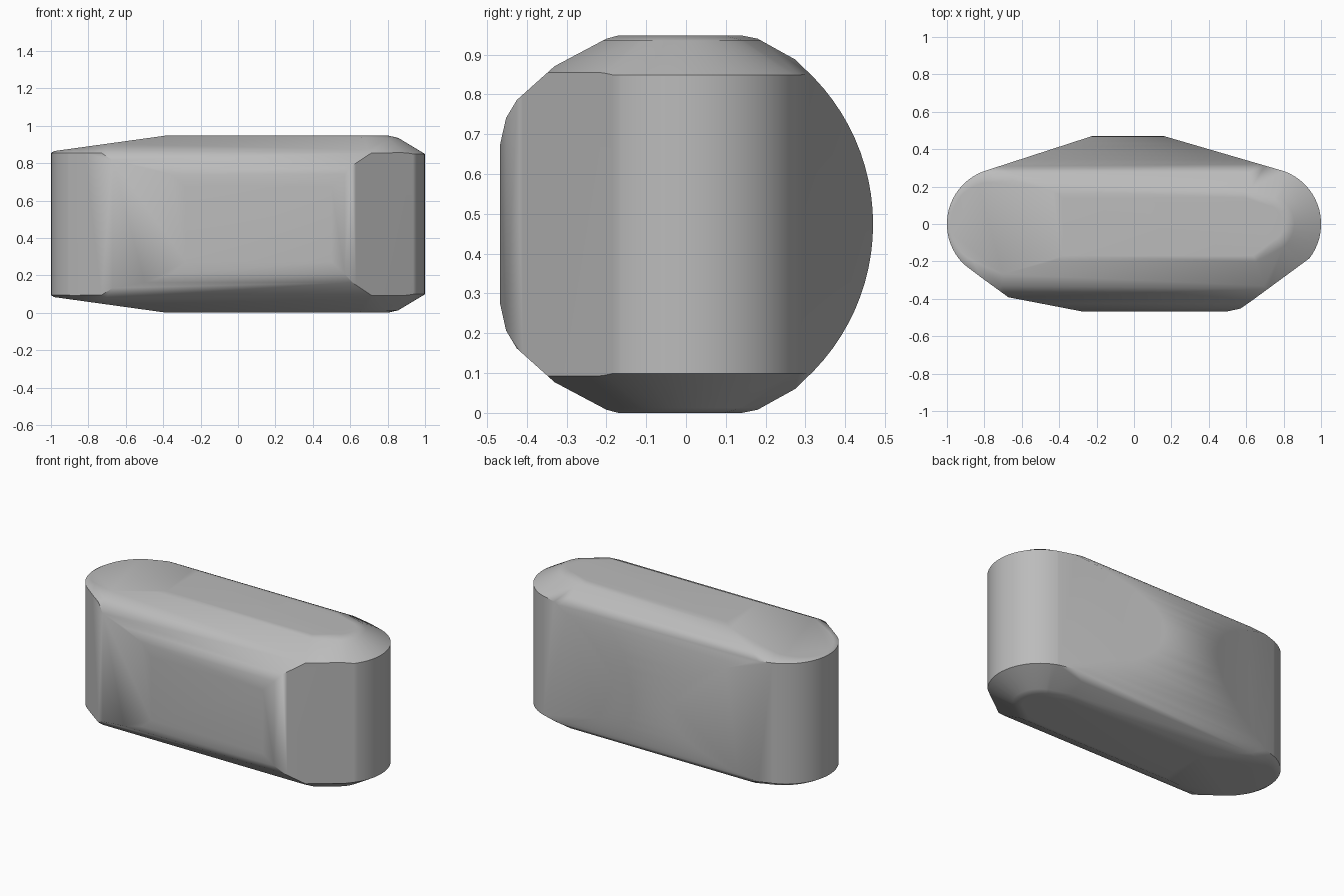
import bpy, bmesh
from math import cos, sin, radians
from mathutils import Vector

if "Cube" in bpy.data.objects:
    bpy.data.objects.remove(bpy.data.objects["Cube"])

HALF = 0.474          # half height
END, R = 0.7, 0.3     # centre and radius of the round ends

bm = bmesh.new()
bmesh.ops.create_cube(bm, size=1)
bmesh.ops.scale(bm, vec=(2, 0.94, 2 * HALF), verts=bm.verts)


def cut(co, no):
    """Slice off everything outside one plane and close the hole."""
    co, no = Vector(co), Vector(no).normalized()
    if no.dot(co) < 0:
        no = -no
    bmesh.ops.bisect_plane(bm, geom=bm.verts[:] + bm.edges[:] + bm.faces[:],
                           dist=1e-5, plane_co=co, plane_no=no, clear_outer=True)
    rim = [e for e in bm.edges if e.is_boundary]
    if rim:
        bmesh.ops.holes_fill(bm, edges=rim, sides=0)


def cut_profile(points, place):
    """Cut along each segment of an outline; place maps 2D to 3D."""
    for (a, b), (c, d) in zip(points, points[1:]):
        cut(place(a, b), place(d - b, a - c))


# Plan outline: tapered back and front walls
cut_profile([(-0.8, 0.283), (-0.28, 0.47)], lambda a, b: (a, b, 0))
cut_profile([(0.16, 0.47), (0.8, 0.283)], lambda a, b: (a, b, 0))
cut_profile([(-0.88, -0.238), (-0.68, -0.39), (-0.28, -0.467), (0.5, -0.467),
             (0.57, -0.452), (0.63, -0.41), (0.875, -0.23)], lambda a, b: (a, b, 0))

# Cross-section: chamfered front, curved back
front = [(-0.17, HALF), (-0.2, 0.466), (-0.33, 0.397), (-0.425, 0.312),
         (-0.452, 0.267), (-0.467, 0.2)]
back = [(0.14, HALF), (0.18, 0.466), (0.31, 0.394)]
arc = [(0.53 * cos(radians(t)) - 0.06, 0.53 * sin(radians(t))) for t in range(-48, 49, 4)]
for s in (1, -1):
    for line in (front, back):
        cut_profile(line, lambda a, b: (0, a, b * s))
    # Roof and floor taper toward the right-hand end
    cut_profile([(-1, 0.388), (-0.38, HALF)], lambda a, b: (a, 0, b * s))
cut_profile(arc, lambda a, b: (0, a, b))

# Round ends: upright wall, then chamfer rings above and below
for side, rim_z in ((1, 0.375), (-1, 0.38)):
    for t in range(-54, 73, 6):
        c, d = side * cos(radians(t)), sin(radians(t))
        rim = (side * END + R * c, R * d)
        cut((*rim, 0), (c, d, 0))
        for s in (1, -1):
            cut((*rim, s * rim_z), (0.6 * c, 0.6 * d, s))
            if side > 0:
                cut((END + 0.1 * c, 0.1 * d, s * HALF), (0.23 * c, 0.23 * d, s))

# Tidy into one clean closed shell
bmesh.ops.remove_doubles(bm, verts=bm.verts, dist=0.001)
bmesh.ops.delete(bm, geom=bm.edges[:], context='EDGES_FACES')
bmesh.ops.convex_hull(bm, input=bm.verts)
loose = [v for v in bm.verts if not v.link_faces]
bmesh.ops.delete(bm, geom=loose, context='VERTS')
bmesh.ops.dissolve_limit(bm, angle_limit=radians(0.6), verts=bm.verts, edges=bm.edges)
bmesh.ops.recalc_face_normals(bm, faces=bm.faces)
bmesh.ops.translate(bm, vec=(0, 0, HALF), verts=bm.verts)

mesh = bpy.data.meshes.new("rounded_body")
bm.to_mesh(mesh)
bm.free()
body = bpy.data.objects.new("rounded_body", mesh)
bpy.context.collection.objects.link(body)

# Plain grey material
GREY = (0.5, 0.5, 0.5, 1)
grey = bpy.data.materials.new("light_grey")
grey.use_nodes = True
grey.diffuse_color = GREY
grey.node_tree.nodes["Principled BSDF"].inputs["Base Color"].default_value = GREY
mesh.materials.append(grey)

# Smooth shading with crisp end rims and flat large faces
bpy.ops.object.select_all(action='DESELECT')
body.select_set(True)
bpy.context.view_layer.objects.active = body
bpy.ops.object.shade_smooth_by_angle(angle=radians(50))
weighted = body.modifiers.new("weighted_normals", 'WEIGHTED_NORMAL')
weighted.keep_sharp = True
